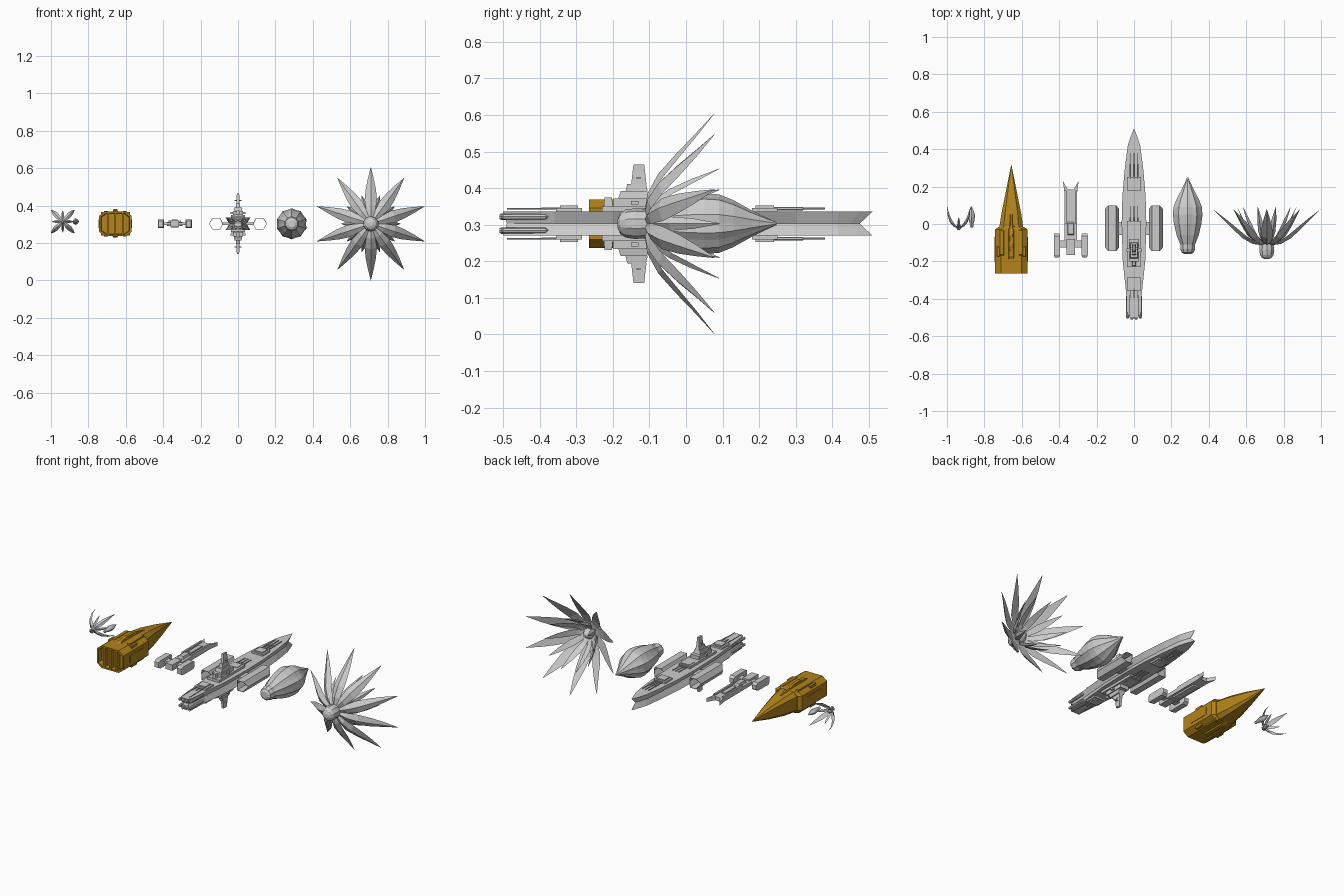
import bpy, bmesh
from math import sin, cos, pi, radians

if "Cube" in bpy.data.objects:
    bpy.data.objects.remove(bpy.data.objects["Cube"])

CZ = 0.303  # shared centre height of the fleet
gold = bpy.data.materials.new("gold")
gold.diffuse_color = (0.45, 0.23, 0.01, 1)
gold.use_nodes = True
gold.node_tree.nodes["Principled BSDF"].inputs["Base Color"].default_value = gold.diffuse_color


def finish(name, bm, mat=None):
    bmesh.ops.recalc_face_normals(bm, faces=bm.faces)
    me = bpy.data.meshes.new(name)
    bm.to_mesh(me)
    bm.free()
    ob = bpy.data.objects.new(name, me)
    bpy.context.collection.objects.link(ob)
    if mat:
        me.materials.append(mat)
    return ob


def add_loft(bm, rings, caps=True):
    rows = [[bm.verts.new(p) for p in r] for r in rings]
    n = len(rows[0])
    for a, b in zip(rows, rows[1:]):
        for i in range(n):
            j = (i + 1) % n
            bm.faces.new((a[i], a[j], b[j], b[i]))
    if caps:
        bm.faces.new(rows[0])
        bm.faces.new(rows[-1])


def loft(name, rings, mat=None, caps=True):
    bm = bmesh.new()
    add_loft(bm, rings, caps)
    return finish(name, bm, mat)


def boxes(name, specs, mat=None):
    """Each spec: x0, x1, y0, y1, z0, z1 and an optional top taper."""
    bm = bmesh.new()
    for x0, x1, y0, y1, z0, z1, *t in specs:
        t = t[0] if t else 1
        rings = []
        for z, k in ((z0, 1), (z1, t)):
            cx, cy, hx, hy = (x0 + x1) / 2, (y0 + y1) / 2, (x1 - x0) / 2 * k, (y1 - y0) / 2 * k
            rings.append([(cx - hx, cy - hy, z), (cx + hx, cy - hy, z),
                          (cx + hx, cy + hy, z), (cx - hx, cy + hy, z)])
        add_loft(bm, rings)
    return finish(name, bm, mat)


def turned(name, x, z, profile, n=10, groove=1.0, mat=None):
    """Body of revolution along y; profile is (y, radius)."""
    rings = []
    for y, r in profile:
        ring = []
        for i in range(n):
            a, k = 2 * pi * i / n + pi / 2, (groove if i % 2 else 1)
            ring.append((x + r * k * cos(a), y, z + r * k * sin(a)))
        rings.append(ring)
    return loft(name, rings, mat)


def petals(name, x, z, path, count, start):
    """Ring of curved pointed petals; path is (y, radius, half width, thickness)."""
    bm = bmesh.new()
    for i in range(count):
        a = radians(start) + 2 * pi * i / count
        c, s = cos(a), sin(a)
        rings = []
        for y, r, w, t in path:
            rings.append([(x + r * c - w * s, y, z + r * s + w * c),
                          (x + (r + t) * c, y - t, z + (r + t) * s),
                          (x + r * c + w * s, y, z + r * s - w * c),
                          (x + r * c, y, z + r * s)])
        add_loft(bm, rings)
    return finish(name, bm)


# Large open flower ship
FX = 0.71
turned("flower_core", FX, CZ, [(-.187, .012), (-.18, .028), (-.165, .038), (-.14, .042),
                               (-.11, .04), (-.095, .03), (-.06, .008)], 10)
petals("flower_outer_petals", FX, CZ, [
    (-.105, .025, .012, .008), (-.095, .07, .024, .011), (-.065, .125, .033, .011),
    (-.02, .18, .028, .009), (.03, .24, .016, .005), (.078, .3015, .001, .0005)], 10, 90)
petals("flower_inner_petals", FX, CZ, [
    (-.105, .02, .01, .006), (-.08, .06, .016, .008), (-.04, .09, .019, .008),
    (.02, .122, .014, .006), (.092, .158, .001, .0005)], 10, 72)

# Closed bud ship
BUD = [(-.16, .02), (-.152, .034), (-.135, .041), (-.11, .041), (-.1, .046), (-.06, .062), (0, .077),
       (.05, .083), (.09, .08), (.13, .064), (.18, .036), (.225, .014), (.248, .004)]
turned("bud_ship", .287, CZ, BUD, 20, .93)

# Small flower fighter and its closed companion
SX, SZ = -.937, .315
turned("fighter_core", SX, SZ, [(-.032, .005), (-.025, .011), (-.01, .012), (.0, .006)], 8)
petals("fighter_long_petals", SX, SZ, [
    (-.02, .008, .005, .003), (-.012, .03, .012, .004), (.01, .055, .013, .004),
    (.045, .075, .008, .003), (.09, .088, .001, .0005)], 4, 45)
petals("fighter_short_petals", SX, SZ, [
    (-.02, .008, .004, .002), (-.008, .025, .008, .003), (.012, .04, .007, .002),
    (.035, .058, .001, .0005)], 4, 0)
turned("fighter_bud", -.868, SZ, [(-.02, .004), (-.015, .009), (.0, .009), (.015, .014),
                                  (.04, .018), (.06, .015), (.08, .007), (.095, .001)], 8, .9)

# Central battleship: two mirrored hulls joined at the waist
HULL = [(-.5, -.49, .024), (-.47, -.47, .034), (-.36, -.36, .043), (-.2, -.2, .06), (0, 0, .066),
        (.15, .15, .062), (.3, .3, .049), (.42, .41, .033), (.475, .45, .015), (.51, .475, .001)]
for s, side in ((1, "upper"), (-1, "lower")):
    def flip(specs):
        return [(a, b, c, d, CZ + s * (e - CZ), CZ + s * (f - CZ), *t) for a, b, c, d, e, f, *t in specs]
    loft(side + "_hull", [[(-w, y, CZ + s * .033), (w, y, CZ + s * .033),
                           (w * .7, v, CZ), (-w * .7, v, CZ)] for y, v, w in HULL])
    boxes(side + "_superstructure", flip([
        (-.038, .038, -.23, .01, .335, .35), (-.028, .028, -.2, -.08, .35, .372),
        (-.022, .022, -.185, -.1, .372, .392, .85), (-.04, .04, -.15, -.13, .355, .365),
        (-.012, .012, -.165, -.105, .392, .412, .85), (-.009, .009, -.15, -.108, .41, .465, .7),
        (-.02, .02, -.135, -.125, .425, .43), (-.01, .01, -.225, -.2, .35, .375, .8)]))
    # Gun batteries: platform, turret house and three barrels
    for label, y, d, reach in (("bow", .18, 1, .2), ("mid", -.055, 1, .15), ("stern", -.285, -1, .11)):
        ya, yb = sorted((y, y + d * .07))
        za, zb = sorted((CZ + s * .03, CZ + s * .043))
        boxes(f"{side}_{label}_turret", [(-.037, .037, ya, yb, za, zb),
              (-.026, .026, ya + .01, yb - .01, CZ + s * .043, CZ + s * .05)])
        for k in (-1, 0, 1):
            y2 = y + d * reach
            turned(f"{side}_{label}_barrel", k * .02, CZ + s * .041,
                   [(y + d * .06, .005), (y2 - d * .06, .005), (y2 - d * .059, .003), (y2, .003)], 6)
    # Stern engines and long rear guns
    for k in (-1, 1):
        turned(side + "_engine", k * .034, CZ + s * .019, [(-.505, .004), (-.5, .008),
               (-.385, .008), (-.378, .003)], 8)
        turned(side + "_inner_engine", k * .011, CZ + s * .019, [(-.51, .006), (-.505, .009), (-.44, .009)], 8)
        turned(side + "_rear_gun", k * .022, CZ + s * .041, [(-.49, .002), (-.38, .002)], 6)

# Hollow hexagonal side nacelles with struts
for k in (-1, 1):
    rings = []
    for y, d in ((-.145, 1), (.1, -1)):
        sect = [(.08, 0, .02), (.095, .03, 0), (.137, .03, 0), (.155, 0, .02), (.137, -.03, 0), (.095, -.03, 0)]
        rings.append([(k * x, y + d * o, CZ + z) for x, z, o in sect])
    tube = loft("side_nacelle", rings, caps=False)
    tube.modifiers.new("wall", "SOLIDIFY").thickness = .003
    xa, xb = sorted((k * .045, k * .083))
    boxes("nacelle_strut", [(xa, xb, -.06, .01, CZ - .006, CZ + .006)])

# Forked gunboat
GX = -.338
fork = [(-.034, -.09), (.034, -.09), (.034, .17), (.042, .23), (.016, .185), (-.016, .185), (-.042, .23), (-.034, .17)]
loft("gunboat_deck", [[(GX + x, y, z) for x, y in fork] for z in (.291, .313)])
boxes("gunboat_details", [
    (GX - .022, GX + .022, -.165, -.08, .287, .322), (GX - .08, GX + .08, -.125, -.088, .297, .31),
    (GX - .018, GX + .018, -.06, .01, .313, .327, .8), (GX - .012, GX + .012, .03, .13, .313, .32),
    (GX - .034, GX - .024, .0, .18, .313, .322), (GX + .024, GX + .034, .0, .18, .313, .322),
    (GX - .02, GX + .02, -.05, .12, .282, .292)])
for k in (-1, 1):
    x = GX + k * .074
    loft("gunboat_pod", [[(x - w, y, CZ - h), (x + w, y, CZ - h), (x + w, y, CZ + h), (x - w, y, CZ + h)]
                         for y, w, h in ((-.178, .012, .016), (-.165, .017, .023), (-.065, .017, .023), (-.05, .014, .012))])

# Gold cruiser
OX = -.656


def octagon(y, w, h, z=CZ):
    return [(OX + a * w, y, z + b * h) for a, b in ((-1, -.65), (-.64, -1), (.64, -1), (1, -.65),
                                                    (1, .65), (.64, 1), (-.64, 1), (-1, .65))]


loft("cruiser_body", [octagon(-.235, .074, .054), octagon(-.265, .077, .057), octagon(-.265, .087, .066),
                      octagon(-.03, .087, .066), octagon(-.015, .068, .062)], gold)
loft("cruiser_nose", [octagon(-.03, .066, .062), octagon(.06, .052, .054), octagon(.18, .028, .033),
                      octagon(.315, .001, .001)], gold)
boxes("cruiser_exhaust_ribs", [(OX + x - .005, OX + x + .005, -.265, -.23, CZ - .058, CZ + .058)
                               for x in (-.04, 0, .04)], gold)
plates = []
for s in (1, -1):
    def slab(x0, x1, y0, y1, h0, h1, t=1):
        plates.append((OX + x0, OX + x1, y0, y1, CZ + s * h0, CZ + s * h1, t))
    slab(-.016, .016, -.2, -.01, .06, .074, .7)
    for k in (-1, 1):
        slab(k * .05 - .012, k * .05 + .012, -.18, -.02, .055, .069, .8)
        slab(k * .07 - .008, k * .07 + .008, -.175, -.12, .045, .063, .9)
boxes("cruiser_armour_plates", plates, gold)
boxes("cruiser_side_panels", [(OX + k * .086 - .003, OX + k * .086 + .003, -.2, -.07, CZ - .022, CZ + .022)
                              for k in (-1, 1)], gold)
loft("cruiser_canopy", [[(OX - w, y, CZ + .055), (OX + w, y, CZ + .055), (OX + w * .5, y, CZ + h), (OX - w * .5, y, CZ + h)]
                        for y, w, h in ((-.17, .014, .07), (-.12, .018, .08), (-.04, .014, .074), (.05, .006, .057))], gold)
